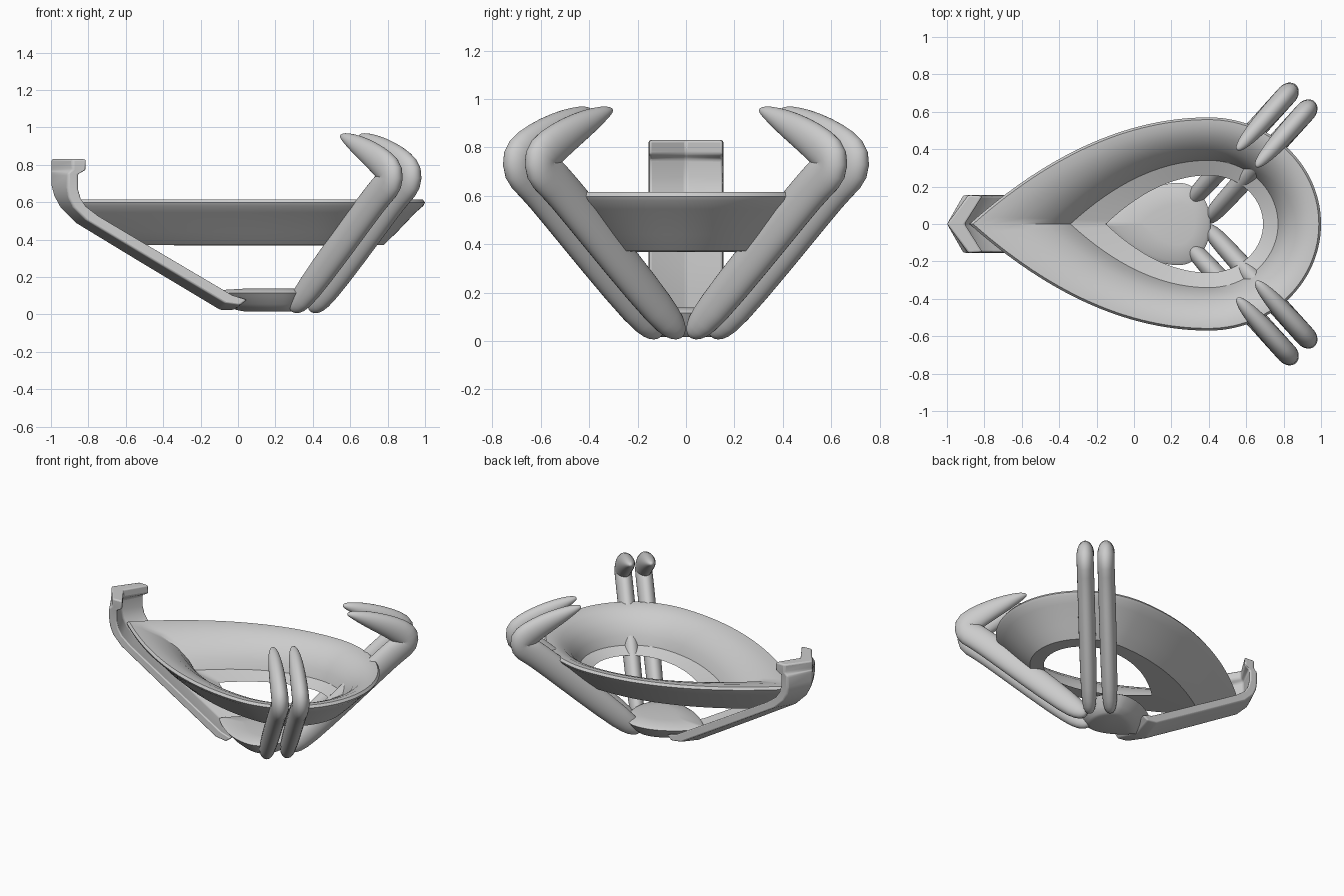
import bpy, bmesh, math

if "Cube" in bpy.data.objects:
    bpy.data.objects.remove(bpy.data.objects["Cube"])


def loft(name, rings, cap=True, closed=False, angle=40):
    """Skin a list of equal-length point loops into one smooth object."""
    bm = bmesh.new()
    vs = [[bm.verts.new(p) for p in r] for r in rings]
    n = len(vs[0])
    pairs = list(zip(vs, vs[1:])) + ([(vs[-1], vs[0])] if closed else [])
    for a, b in pairs:
        for i in range(n):
            j = (i + 1) % n
            bm.faces.new((a[i], a[j], b[j], b[i]))
    if cap:
        bm.faces.new(vs[0][::-1])
        bm.faces.new(vs[-1])
    bmesh.ops.recalc_face_normals(bm, faces=bm.faces[:])
    me = bpy.data.meshes.new(name)
    bm.to_mesh(me)
    bm.free()
    ob = bpy.data.objects.new(name, me)
    bpy.context.collection.objects.link(ob)
    bpy.ops.object.select_all(action='DESELECT')
    ob.select_set(True)
    bpy.context.view_layer.objects.active = ob
    bpy.ops.object.shade_smooth_by_angle(angle=math.radians(angle))
    return ob


def teardrop(tip, mid, end, half, z, n=28):
    """Pear outline: pointed at -x, elliptical at +x."""
    left = [(mid - (mid - tip) * (1 - i / n), half * (1 - (1 - i / n) ** 2)) for i in range(n)]
    right = [(mid + (end - mid) * math.sin(a), half * math.cos(a))
             for a in (math.pi / 2 * i / n for i in range(n + 1))]
    upper = left + right
    lower = [(x, -y) for x, y in upper[-2:0:-1]]
    return [(x, y, z) for x, y in upper + lower]


# Pear-shaped bezel: section given as (inward offset, height, x of the pointed end)
section = [(0, .598, -.88), (.012, .615, -.86), (.05, .612, -.77), (.11, .585, -.62),
           (.17, .53, -.48), (.21, .465, -.39), (.23, .405, -.34), (.31, .368, -.15),
           (.22, .372, -.56), (.15, .44, -.68), (.05, .545, -.82), (.01, .58, -.87)]
loft("pear_bezel", [teardrop(tip, .4, 1 - d, .57 - d, z) for d, z, tip in section],
     cap=False, closed=True)

# Small boat-shaped base plate
base = [(.5, .016), (.62, .024), (.78, .055), (.93, .095), (1, .115), (.9, .129), (.5, .138)]
loft("base_plate", [teardrop(.22 - .37 * s, .24, .24 + .17 * s, .22 * s, z) for s, z in base])

# V-shaped tip claw: (outer x, z, inner x, z, wing start) along its length
stations = [(-1, .83, -.81, .83, .6), (-1, .775, -.81, .772, .6), (-1, .755, -.852, .75, .6),
            (-1, .69, -.852, .67, .6), (-.985, .635, -.838, .62, .55), (-.95, .57, -.81, .578, .5),
            (-.87, .49, -.745, .528, .45), (-.5, .265, -.42, .335, .45),
            (-.1, .025, -.03, .105, .45), (-.02, .025, .05, .08, .45)]
rings = []
for ox, oz, ix, iz, w in stations:
    def at(t, y):
        return (ox + (ix - ox) * t, y, oz + (iz - oz) * t)
    rings.append([at(0, 0), at(w, .155), at(1, .15), at(.5, 0), at(1, -.15), at(w, -.155)])
claw = loft("tip_claw", rings)
bev = claw.modifiers.new("soft_edges", 'BEVEL')
bev.width = .016
bev.segments = 3
bev.limit_method = 'ANGLE'
bev.angle_limit = math.radians(25)

# Paired bent claws: (radial distance, height, half depth, half width)
path = [(-.045, .022, .012, .012), (-.035, .03, .034, .03), (-.005, .055, .06, .044),
        (.065, .115, .08, .053), (.315, .345, .088, .057), (.55, .56, .088, .057),
        (.67, .665, .088, .057), (.745, .715, .093, .057), (.748, .75, .093, .057),
        (.69, .80, .085, .056), (.58, .86, .072, .054), (.47, .91, .053, .046),
        (.39, .943, .03, .033), (.355, .953, .016, .018), (.345, .956, .006, .007)]
ex, ey = .67, .742         # outward direction in plan
SEG = 16
for side, side_name in ((1, "back"), (-1, "front")):
    for k, k_name in ((0, "left"), (1, "right")):
        rings = []
        for i, (r, z, depth, width) in enumerate(path):
            p, q = path[max(i - 1, 0)], path[min(i + 1, len(path) - 1)]
            dr, dz = q[0] - p[0], q[1] - p[1]
            length = math.hypot(dr, dz)
            nr, nz = dz / length, -dr / length
            ring = []
            for j in range(SEG):
                a = 2 * math.pi * j / SEG
                rr = r + nr * depth * math.cos(a)
                t = width * math.sin(a)
                ring.append((.32 + .1 * k + ex * rr + ey * t,
                             side * (.14 - .09 * k + ey * rr - ex * t),
                             max(z + nz * depth * math.cos(a), .002)))
            rings.append(ring)
        ob = loft(f"{side_name}_{k_name}_claw", rings, angle=80)
        ob.modifiers.new("smooth", 'SUBSURF').levels = 1
        ob.modifiers["smooth"].render_levels = 1
